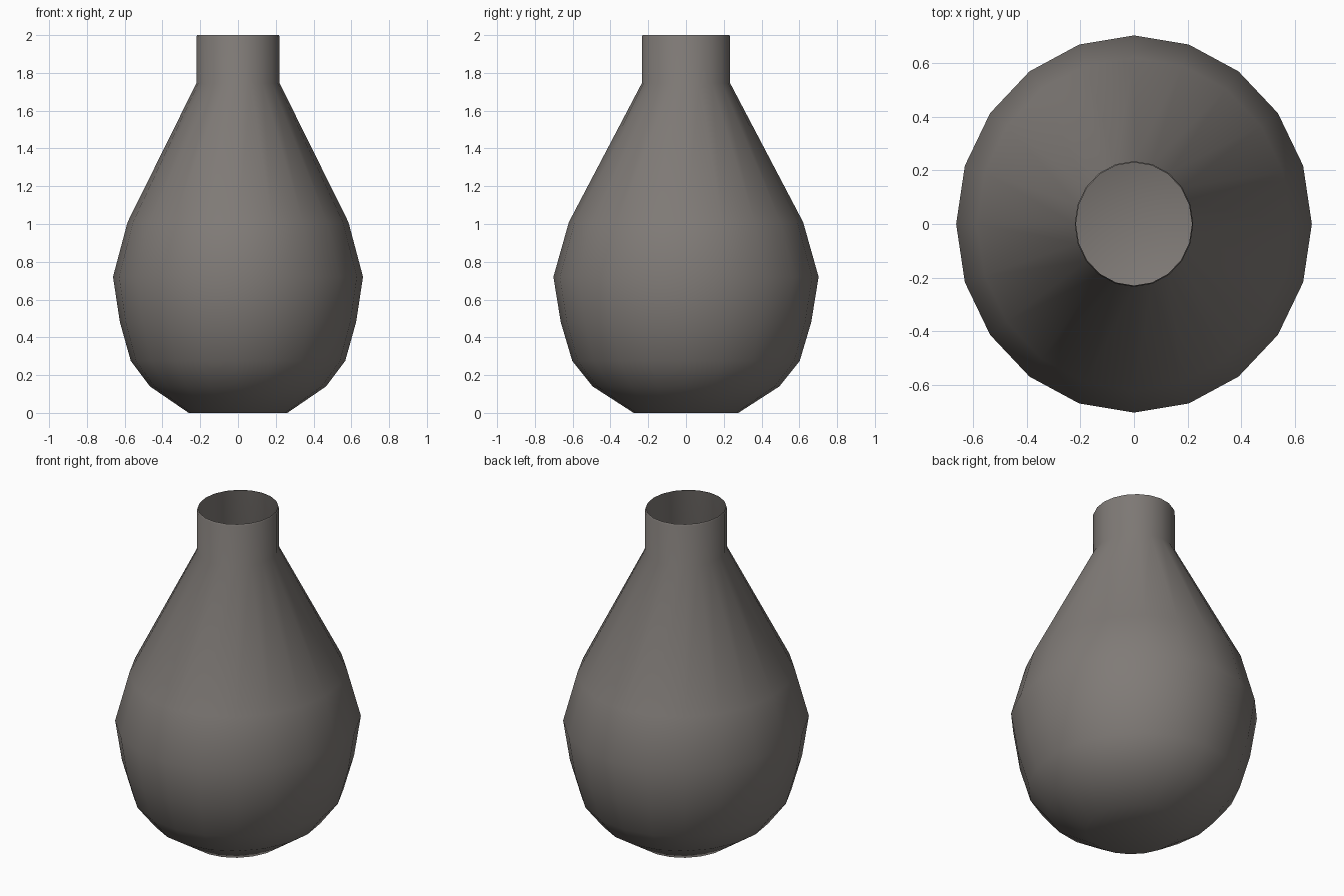
import bpy, bmesh, math

if "Cube" in bpy.data.objects:
    bpy.data.objects.remove(bpy.data.objects["Cube"])

SIDES = 20
OVAL = 0.66 / 0.70          # slightly narrower in x than in y

# Radius (along y) and height of each ring, base to lip
PROFILE = [(0.277, 0.0), (0.494, 0.14), (0.602, 0.275), (0.663, 0.48),
           (0.702, 0.72), (0.62, 1.01), (0.234, 1.745), (0.234, 1.99),
           (0.229, 2.0)]

clay = bpy.data.materials.new("warm grey clay")
clay.diffuse_color = (0.215, 0.197, 0.184, 1)
clay.use_nodes = True
clay.node_tree.nodes["Principled BSDF"].inputs["Base Color"].default_value = clay.diffuse_color

# Vase: open thin shell lathed from the profile
bm = bmesh.new()
rings = []
for r, z in PROFILE:
    rings.append([bm.verts.new((r * OVAL * math.cos(2 * math.pi * i / SIDES),
                                r * math.sin(2 * math.pi * i / SIDES), z))
                  for i in range(SIDES)])
for lower, upper in zip(rings, rings[1:]):
    for i in range(SIDES):
        j = (i + 1) % SIDES
        bm.faces.new((lower[i], lower[j], upper[j], upper[i]))

# Base: fan closing the bottom
centre = bm.verts.new((0, 0, 0))
for i in range(SIDES):
    bm.faces.new((centre, rings[0][(i + 1) % SIDES], rings[0][i]))

for f in bm.faces:
    f.smooth = True
mesh = bpy.data.meshes.new("vase")
bm.to_mesh(mesh)
bm.free()
mesh.materials.append(clay)
vase = bpy.data.objects.new("vase", mesh)
bpy.context.collection.objects.link(vase)
